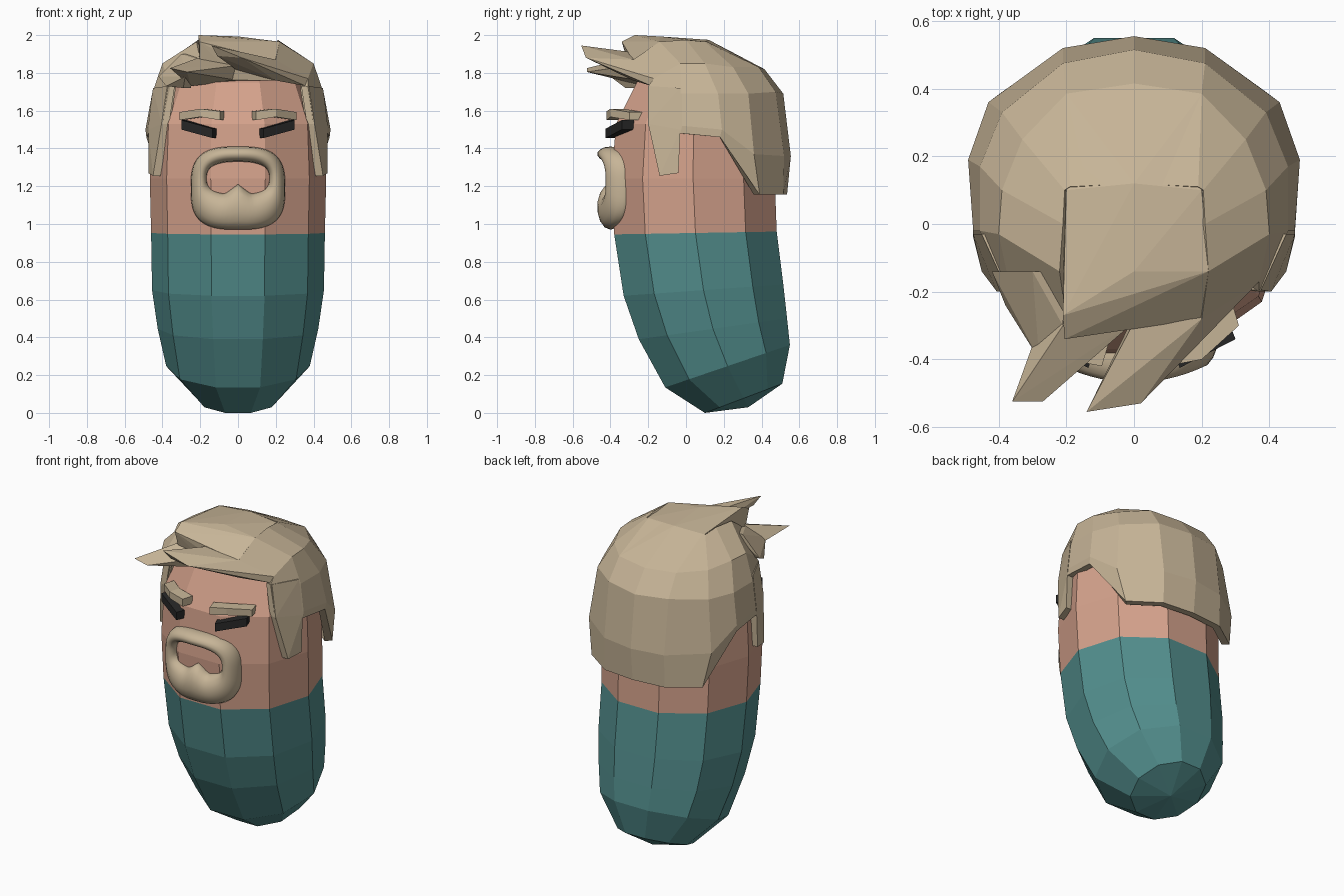
import bpy, bmesh, math

if "Cube" in bpy.data.objects:
    bpy.data.objects.remove(bpy.data.objects["Cube"])


def material(name, rgb):
    m = bpy.data.materials.new(name)
    m.diffuse_color = (*rgb, 1)
    m.use_nodes = True
    m.node_tree.nodes["Principled BSDF"].inputs["Base Color"].default_value = m.diffuse_color
    return m


HAIR = material("sandy hair", (0.57, 0.46, 0.31))
SKIN = material("warm skin", (0.66, 0.36, 0.26))
TEAL = material("teal cloth", (0.085, 0.27, 0.265))
BLACK = material("black", (0.02, 0.02, 0.02))


def finish(name, bm, *mats):
    me = bpy.data.meshes.new(name)
    bm.to_mesh(me)
    bm.free()
    for m in mats:
        me.materials.append(m)
    ob = bpy.data.objects.new(name, me)
    bpy.context.collection.objects.link(ob)
    return ob


def hull(name, pts, mat, side=1):
    """Flat-faced chunk wrapped around a few corner points."""
    bm = bmesh.new()
    for x, y, z in pts:
        bm.verts.new((x * side, y, z))
    bmesh.ops.convex_hull(bm, input=bm.verts[:])
    loose = [v for v in bm.verts if not v.link_faces]
    bmesh.ops.delete(bm, geom=loose, context='VERTS')
    bmesh.ops.recalc_face_normals(bm, faces=bm.faces[:])
    return finish(name, bm, mat)


# Body and head: tilted ten-sided rings (front y, front z, back y, back z, half width)
RINGS = [(0.10, 0.0, 0.51, 0.155, 0.22), (-0.11, 0.135, 0.55, 0.36, 0.38),
         (-0.25, 0.39, 0.535, 0.50, 0.425), (-0.33, 0.62, 0.515, 0.68, 0.455),
         (-0.38, 0.945, 0.48, 0.96, 0.46), (-0.395, 1.24, 0.47, 1.24, 0.467),
         (-0.37, 1.53, 0.45, 1.53, 0.455), (-0.26, 1.75, 0.38, 1.75, 0.37),
         (-0.10, 1.85, 0.20, 1.85, 0.19)]
bm = bmesh.new()
loops = []
for fy, fz, by, bz, rx in RINGS:
    ring = []
    for i in range(10):
        a = math.radians(18 + 36 * i)
        t = -math.cos(a) / math.cos(math.radians(18))
        ring.append(bm.verts.new((rx * math.sin(a), (fy + by) / 2 + t * (by - fy) / 2,
                                  (fz + bz) / 2 + t * (bz - fz) / 2)))
    loops.append(ring)
for lo, hi in zip(loops, loops[1:]):
    for i in range(10):
        j = (i + 1) % 10
        bm.faces.new((lo[i], lo[j], hi[j], hi[i]))
pole = bm.verts.new((0, 0.33, 0.03))
for i in range(10):
    bm.faces.new((pole, loops[0][(i + 1) % 10], loops[0][i]))
bm.faces.new(loops[-1])
bmesh.ops.recalc_face_normals(bm, faces=bm.faces[:])
for f in bm.faces:
    f.material_index = 1 if f.calc_center_median().z > 0.95 else 0
finish("body_and_head", bm, TEAL, SKIN)

# Hair cap: columns from the temple round to the back, bottom edge to crown
COLS = [
    [(.40, -.20, 1.52), (.39, -.20, 1.60), (.37, -.20, 1.73), (.37, -.17, 1.77), (.20, -.28, 1.87)],
    [(.475, -.03, 1.48), (.475, -.02, 1.52), (.455, -.02, 1.69), (.40, -.03, 1.85), (.22, -.14, 1.965)],
    [(.485, .18, 1.46), (.49, .19, 1.50), (.455, .17, 1.69), (.39, .10, 1.85), (.21, 0, 1.975)],
    [(.39, .39, 1.155), (.43, .36, 1.37), (.39, .33, 1.69), (.33, .25, 1.83), (.205, .10, 1.965)],
    [(.21, .515, 1.155), (.21, .52, 1.36), (.21, .475, 1.70), (.20, .385, 1.83), (.19, .11, 1.965)],
    [(0, .535, 1.155), (0, .555, 1.36), (0, .515, 1.69), (0, .415, 1.82), (0, .12, 1.972)]]
cols = COLS + [[(-x, y, z) for x, y, z in c] for c in COLS[-2::-1]]
bm = bmesh.new()
grid = [[bm.verts.new(p) for p in c] for c in cols]
for a, b in zip(grid, grid[1:]):
    for j in range(4):
        bm.faces.new((a[j], b[j], b[j + 1], a[j + 1]))
cap = finish("hair_cap", bm, HAIR)
mod = cap.modifiers.new("thickness", 'SOLIDIFY')
mod.thickness = 0.045
mod.offset = -1

# Crown with the raised front edge, and the swept locks
hull("hair_crown", [(.20, .385, 1.83), (-.20, .385, 1.83), (0, .415, 1.82),
                    (.20, .10, 1.965), (-.20, .10, 1.965), (0, .12, 1.975),
                    (-.21, -.27, 2.0), (0, -.14, 1.993), (.22, -.14, 1.965),
                    (-.205, -.34, 1.965), (0, -.29, 1.89), (.20, -.28, 1.865),
                    (-.20, -.28, 1.76), (0, -.28, 1.765), (.20, -.27, 1.76)], HAIR)
hull("lower_fringe_spike", [(-.21, -.30, 1.88), (0, -.29, 1.84), (-.25, -.22, 1.73),
                            (0, -.25, 1.76), (-.36, -.525, 1.825), (-.27, -.525, 1.805)], HAIR)
hull("upper_fringe_spike", [(0, -.29, 1.91), (.20, -.28, 1.87), (0, -.27, 1.81),
                            (.20, -.28, 1.76), (.36, -.18, 1.73), (.37, -.17, 1.77),
                            (-.14, -.555, 1.945), (-.11, -.52, 1.89), (.02, -.53, 1.88)], HAIR)
hull("side_lock", [(-.42, -.14, 1.78), (-.30, -.14, 1.90), (-.21, -.14, 1.90),
                   (-.38, -.24, 1.73), (-.29, -.32, 1.72), (-.21, -.30, 1.87),
                   (-.28, -.40, 1.78), (-.25, -.22, 1.72)], HAIR)

BURN = [(.475, -.03, 1.50), (.475, -.04, 1.27), (.45, -.14, 1.255),
        (.405, -.20, 1.53), (.375, -.195, 1.73), (.45, -.03, 1.72)]
BROW = [(.095, -.42, 1.55, 1.597), (.20, -.40, 1.567, 1.61), (.31, -.30, 1.55, 1.592)]
EYE = [(.125, -.40, 1.48), (.29, -.315, 1.525)]
for side, label in ((1, "right"), (-1, "left")):
    # Sideburns
    hull(label + "_sideburn", BURN + [(x - .04, y, z) for x, y, z in BURN], HAIR, side)
    # Eyebrows in two arched segments
    for k, pair in enumerate(zip(BROW, BROW[1:])):
        pts = [(x - d * .3, y + d, z) for x, y, lo, hi in pair for z in (lo, hi) for d in (0, .07)]
        hull(f"{label}_eyebrow_{k + 1}", pts, HAIR, side)
    # Slanted eye bars
    pts = [(x - d * .4, y + d, z + h) for x, y, z in EYE for h in (-.025, .025) for d in (-.025, .04)]
    hull(label + "_eye", pts, BLACK, side)

# Beard ring: smooth tube between a rounded outer outline and the mouth opening


def outline(a, zc, rx, rz, power):
    c, s = math.cos(a), math.sin(a)
    return (math.copysign(abs(c) ** (2 / power), c) * rx,
            zc + math.copysign(abs(s) ** (2 / power), s) * rz)


N, M = 64, 14
bm = bmesh.new()
tube = []
for i in range(N):
    a = 2 * math.pi * i / N
    ox, oz = outline(a, 1.19, .25, .22, 3)
    ix, iz = outline(a, 1.243, .165, .087, 2.6)
    if a > math.pi:
        iz += .055 * max(0, 1 - abs(ix) / .07)
    ring = []
    for k in range(M):
        p = 2 * math.pi * k / M
        w = .5 + .5 * math.cos(p)
        x, z = ix + (ox - ix) * w, iz + (oz - iz) * w
        ring.append(bm.verts.new((x, -.40 + 1.1 * x * x - .07 * math.sin(p), z)))
    tube.append(ring)
for i in range(N):
    a, b = tube[i], tube[(i + 1) % N]
    for k in range(M):
        bm.faces.new((a[k], b[k], b[(k + 1) % M], a[(k + 1) % M]))
bmesh.ops.recalc_face_normals(bm, faces=bm.faces[:])
for f in bm.faces:
    f.smooth = True
finish("beard", bm, HAIR)
